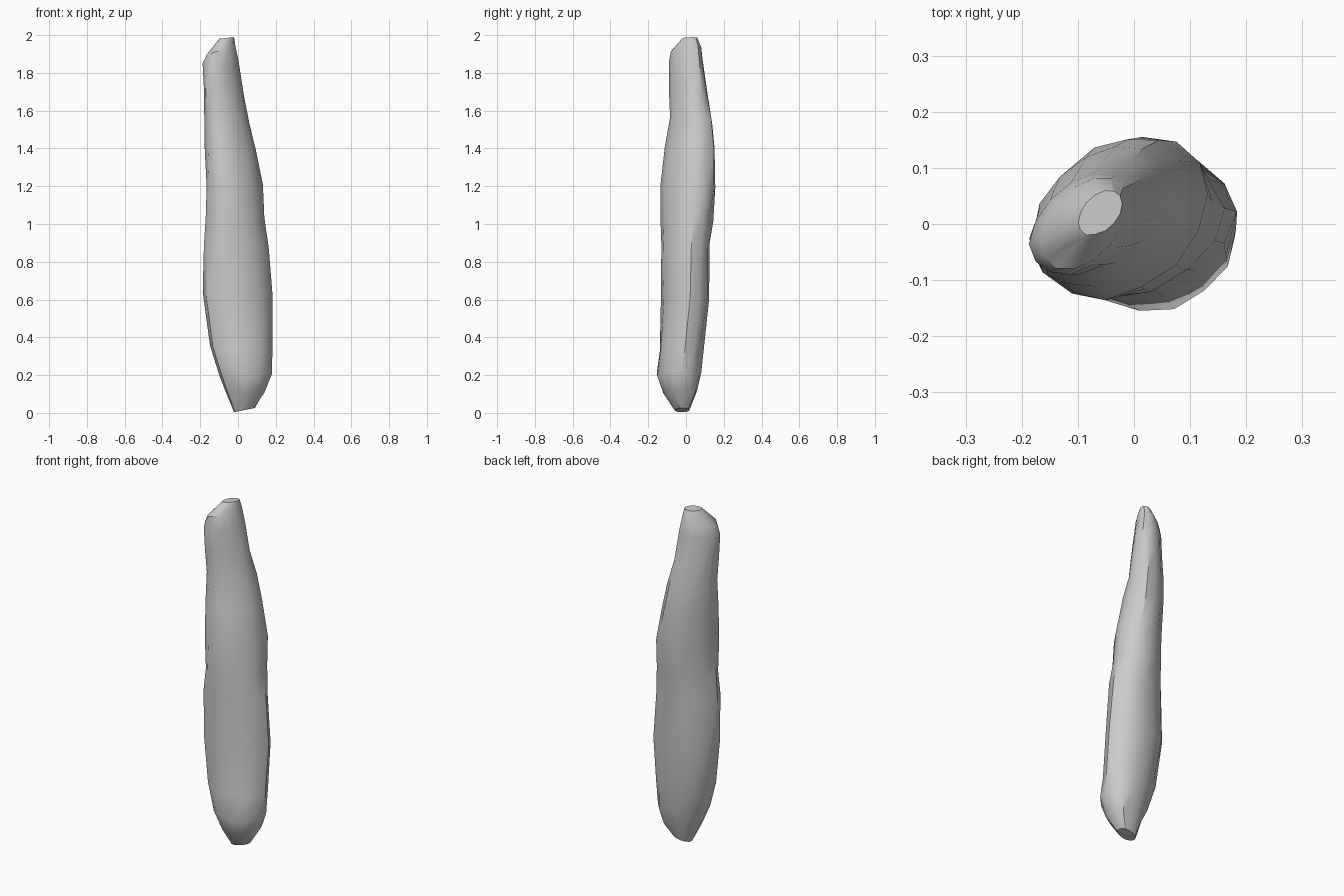
import bpy, bmesh, math, random

random.seed(4)
cube = bpy.data.objects.get("Cube")
if cube:
    bpy.data.objects.remove(cube, do_unlink=True)

SIDES = 14

# Cross-sections: height, left, right, front, back, sideways tilt
SECTIONS = [
    (0.015, -0.02, 0.09, -0.06, 0.02, 0.2),
    (0.11, -0.06, 0.15, -0.12, 0.06, 0),
    (0.21, -0.10, 0.18, -0.157, 0.085, 0),
    (0.34, -0.15, 0.185, -0.14, 0.095, 0),
    (0.62, -0.19, 0.182, -0.13, 0.125, 0),
    (0.88, -0.178, 0.16, -0.133, 0.127, 0),
    (1.03, -0.168, 0.138, -0.135, 0.142, 0),
    (1.2, -0.166, 0.13, -0.135, 0.155, 0),
    (1.4, -0.174, 0.093, -0.115, 0.155, 0),
    (1.55, -0.178, 0.06, -0.087, 0.14, 0),
    (1.7, -0.182, 0.03, -0.09, 0.113, 0),
    (1.84, -0.186, 0.004, -0.09, 0.092, 0),
    (1.92, -0.167, -0.012, -0.08, 0.083, 0.3),
    (1.985, -0.10, -0.02, -0.02, 0.06, 0.1),
]


def section_ring(bm, section):
    """One slightly lumpy, skewed oval, keeping its full width and depth."""
    z, left, right, front, back, tilt = section
    cx, cy = (left + right) / 2, (front + back) / 2
    skew = 0.08 + 0.18 * z
    ring = []
    for i in range(SIDES):
        a = math.tau * i / SIDES
        lump = random.uniform(0.97, 1.02)
        dx = (right - left) / 2 * math.cos(a) * lump
        dy = (back - front) / 2 * math.sin(a + skew) * lump
        lift = 0 if tilt else random.uniform(-0.02, 0.02)
        ring.append(bm.verts.new((cx + dx, cy + dy, max(0, z + tilt * dx + lift))))
    return ring


# Lumpy tapering stalk with cut ends
bm = bmesh.new()
rings = [section_ring(bm, s) for s in SECTIONS]
for low, high in zip(rings, rings[1:]):
    for i in range(SIDES):
        j = (i + 1) % SIDES
        bm.faces.new((low[i], low[j], high[j], high[i]))
bm.faces.new(rings[0][::-1])
bm.faces.new(rings[-1])
bmesh.ops.recalc_face_normals(bm, faces=bm.faces)

mesh = bpy.data.meshes.new("stalk")
bm.to_mesh(mesh)
bm.free()
stalk = bpy.data.objects.new("stalk", mesh)
bpy.context.collection.objects.link(stalk)

# Plain grey material
grey = bpy.data.materials.new("plain_grey")
grey.use_nodes = True
color = (0.6, 0.6, 0.6, 1)
grey.diffuse_color = color
grey.node_tree.nodes["Principled BSDF"].inputs["Base Color"].default_value = color
mesh.materials.append(grey)

bpy.ops.object.select_all(action="DESELECT")
stalk.select_set(True)
bpy.context.view_layer.objects.active = stalk
bpy.ops.object.shade_smooth_by_angle(angle=math.radians(32))
